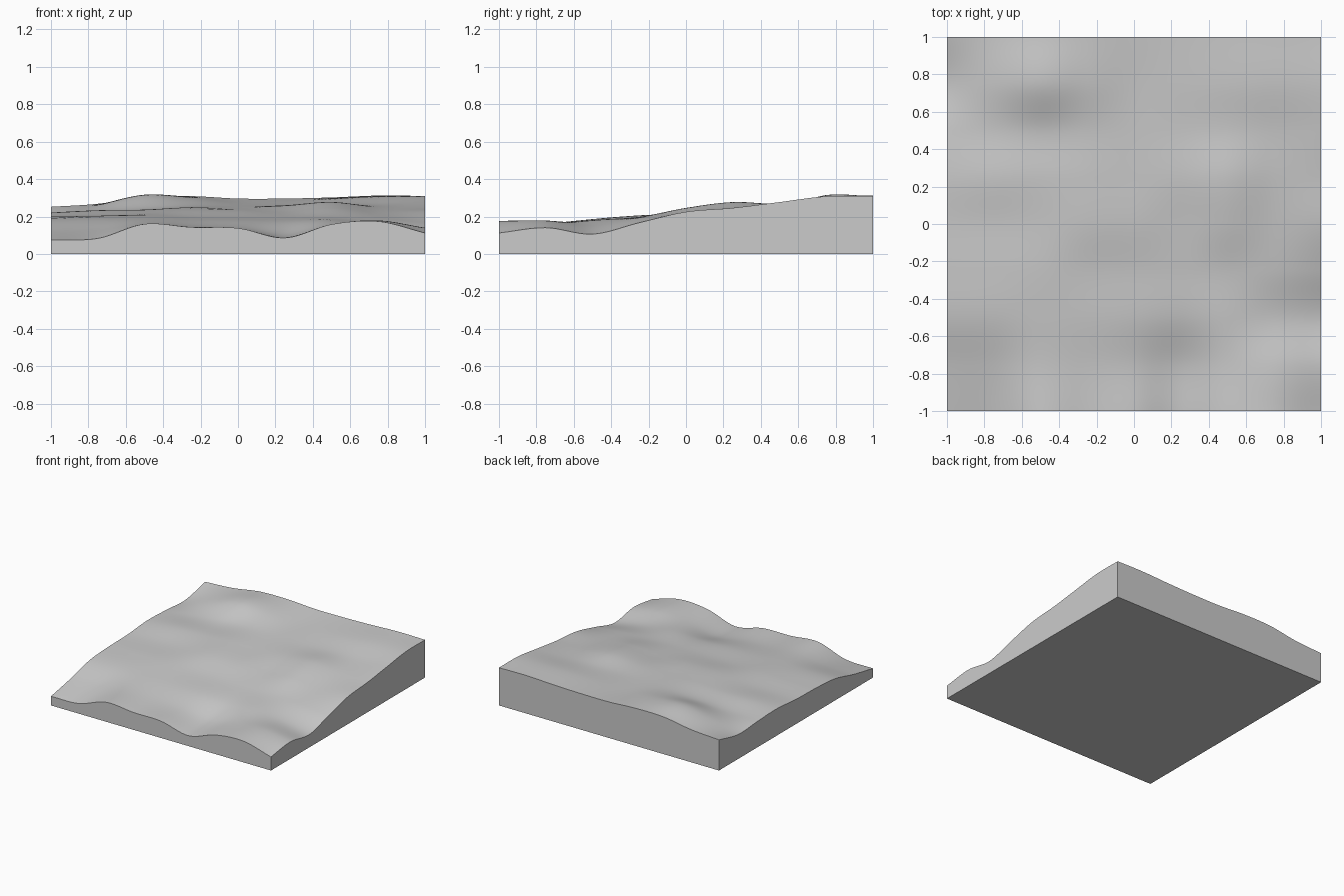
import bpy
import bmesh

# Remove the default cube only
default_cube = bpy.data.objects.get("Cube")
if default_cube:
    bpy.data.objects.remove(default_cube, do_unlink=True)

# Height cross-sections, from front to back; each runs evenly from -x to +x
# (thousandths of a unit)
SECTIONS = [
    [75, 83, 160, 143, 138, 86, 158, 174, 112],
    [122, 130, 163, 152, 138, 105, 160, 178, 140],
    [180, 184, 186, 180, 178, 170, 180, 152, 106],
    [197, 202, 206, 199, 197, 196, 198, 190, 167],
    [203, 208, 217, 234, 232, 226, 246, 222, 225],
    [221, 233, 236, 248, 246, 257, 277, 248, 246],
    [213, 224, 241, 257, 258, 262, 268, 266, 277],
    [201, 258, 313, 298, 275, 281, 293, 303, 308],
    [252, 268, 305, 309, 296, 296, 302, 312, 310],
]
HALF = 1.0
CELLS = 112


def spline(values, t):
    """Smooth curve through evenly spaced values, with t from 0 to 1."""
    last = len(values) - 1
    position = min(max(t, 0.0), 1.0) * last
    i = min(int(position), last - 1)
    f = position - i
    b, c = values[i], values[i + 1]
    # Continue the curve in a straight line beyond either end
    a = values[i - 1] if i > 0 else 2 * b - c
    d = values[i + 2] if i + 2 <= last else 2 * c - b
    start_slope, end_slope = (c - a) / 2, (d - b) / 2
    bend = 3 * (c - b) - 2 * start_slope - end_slope
    twist = start_slope + end_slope - 2 * (c - b)
    return b + f * (start_slope + f * (bend + f * twist))


def ground_height(x, y):
    """Blend along every cross-section, then between the sections."""
    across = (x + HALF) / (2 * HALF)
    along = (y + HALF) / (2 * HALF)
    return spline([spline(row, across) for row in SECTIONS], along) / 1000


def make_material(name, colour):
    material = bpy.data.materials.new(name)
    material.use_nodes = True
    material.diffuse_color = colour
    shader = material.node_tree.nodes["Principled BSDF"]
    shader.inputs["Base Color"].default_value = colour
    shader.inputs["Roughness"].default_value = 0.8
    return material


def build_terrain():
    bm = bmesh.new()

    # Rolling top surface
    bmesh.ops.create_grid(bm, x_segments=CELLS, y_segments=CELLS, size=HALF)
    for vert in bm.verts:
        vert.co.z = ground_height(vert.co.x, vert.co.y)

    # Straight walls dropped from the rim to the flat base
    rim = [edge for edge in bm.edges if edge.is_boundary]
    walls = bmesh.ops.extrude_edge_only(bm, edges=rim)["geom"]
    for item in walls:
        if isinstance(item, bmesh.types.BMVert):
            item.co.z = 0.0

    # Flat underside
    base_rim = [edge for edge in bm.edges if edge.is_boundary]
    bmesh.ops.contextual_create(bm, geom=base_rim)
    bmesh.ops.recalc_face_normals(bm, faces=bm.faces[:])

    mesh = bpy.data.meshes.new("terrain_block")
    bm.to_mesh(mesh)
    bm.free()
    block = bpy.data.objects.new("terrain_block", mesh)
    bpy.context.collection.objects.link(block)
    return block


terrain = build_terrain()
terrain.data.materials.append(make_material("plain grey", (0.6, 0.6, 0.6, 1.0)))

# Smooth hills with crisp block edges
bpy.ops.object.select_all(action="DESELECT")
terrain.select_set(True)
bpy.context.view_layer.objects.active = terrain
bpy.ops.object.shade_smooth_by_angle(angle=0.6)
